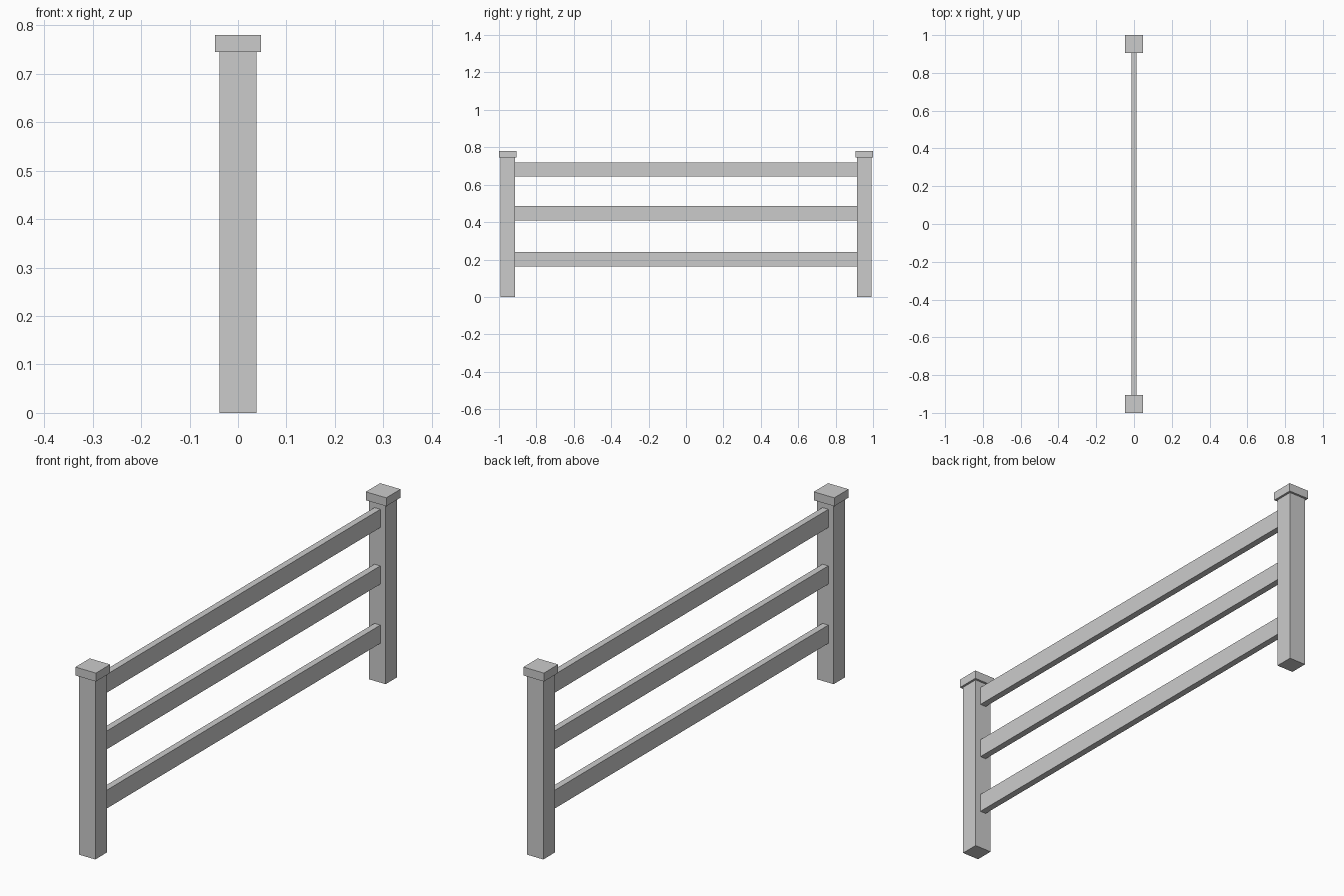
import bpy

if "Cube" in bpy.data.objects:
    bpy.data.objects.remove(bpy.data.objects["Cube"])

POST_Y = 0.953      # post centre distance from the middle
POST_W = 0.076
CAP_W = 0.094
CAP_Z = 0.745       # underside of the caps
TOP_Z = 0.78


def box(name, centre, size):
    bpy.ops.mesh.primitive_cube_add(size=1, location=centre)
    obj = bpy.context.object
    obj.name = name
    obj.scale = size
    bpy.ops.object.transform_apply(location=False, rotation=False, scale=True)
    return obj


# Square posts with wider flat caps at both ends
for label, side in (("front", -1), ("back", 1)):
    y = side * POST_Y
    box(f"{label}_post", (0, y, CAP_Z / 2), (POST_W, POST_W, CAP_Z))
    box(f"{label}_post_cap", (0, y, (CAP_Z + TOP_Z) / 2),
        (CAP_W, CAP_W, TOP_Z - CAP_Z))

# Three thin rails spanning between the inner post faces
rail_length = 2 * (POST_Y - POST_W / 2)
for label, z in (("lower", 0.201), ("middle", 0.447), ("upper", 0.682)):
    box(f"{label}_rail", (0, 0, z), (0.027, rail_length, 0.076))
